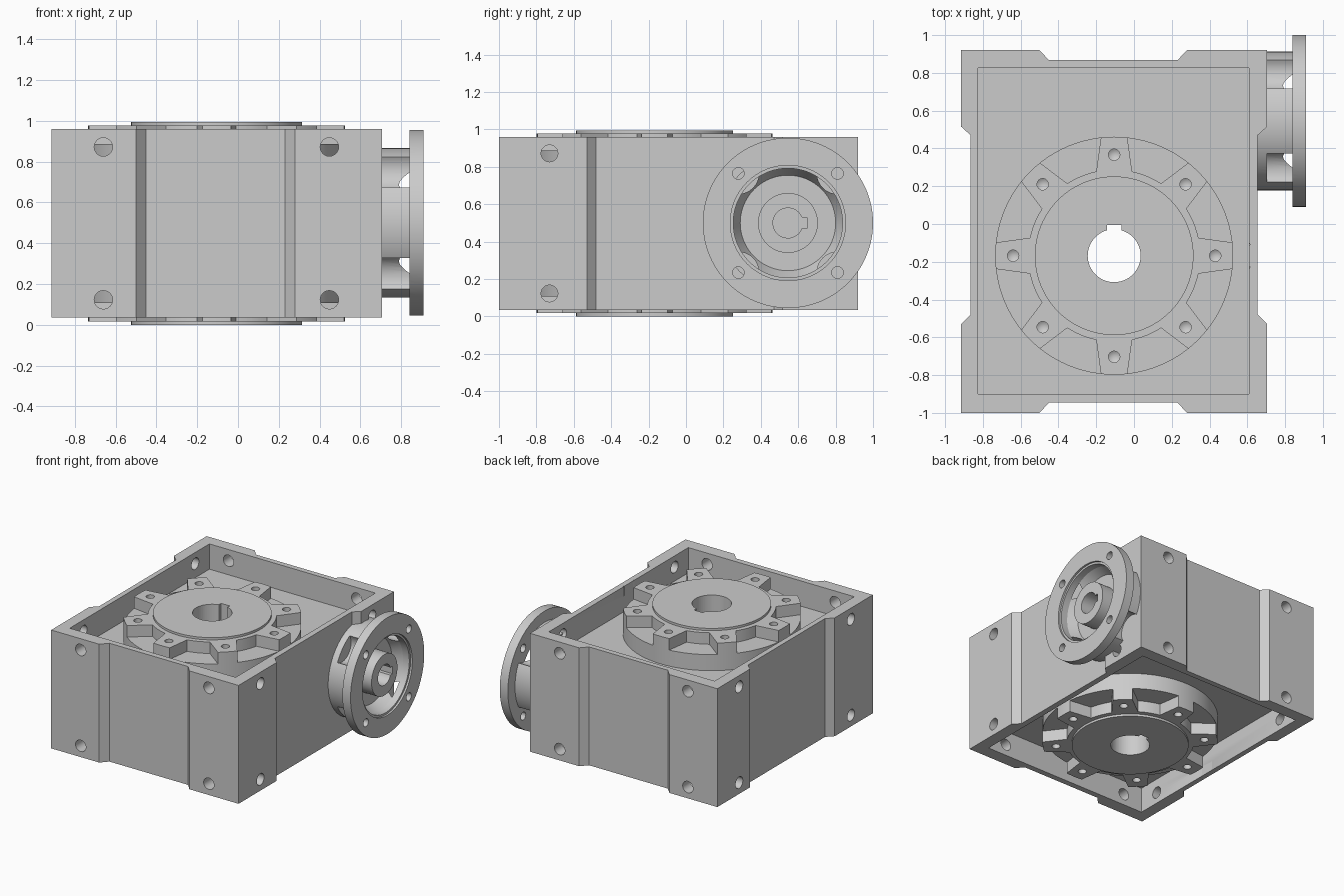
import bpy, bmesh
from math import sin, cos, pi, radians, asin
from mathutils import Matrix, Vector

if "Cube" in bpy.data.objects:
    bpy.data.objects.remove(bpy.data.objects["Cube"])

M = 0.4975                      # mid height
CX, CY = -0.105, -0.168         # output bore axis
FY, FZ = 0.545, 0.5             # input flange axis
ALONG_X = Matrix(((0, 0, 1, 0), (1, 0, 0, 0), (0, 1, 0, 0), (0, 0, 0, 1)))  # local z -> x, x -> y
OUT = Matrix.Translation((CX, CY, M))
INP = Matrix.Translation((0, FY, FZ)) @ ALONG_X


def lathe(bm, prof, mat, seg=64):
    """Closed revolve of (radius, z) points that start and end on the axis."""
    rings = []
    for r, z in prof:
        n = 1 if r == 0 else seg
        rings.append([bm.verts.new(mat @ Vector((r * cos(2 * pi * i / seg), r * sin(2 * pi * i / seg), z)))
                      for i in range(n)])
    for a, b in zip(rings, rings[1:]):
        for i in range(seg):
            j = (i + 1) % seg
            vs = [a[i % len(a)], a[j % len(a)], b[j % len(b)], b[i % len(b)]]
            bm.faces.new(list(dict.fromkeys(vs)))


def prism(bm, pts, z0, z1, mat=Matrix()):
    lo = [bm.verts.new(mat @ Vector((x, y, z0))) for x, y in pts]
    hi = [bm.verts.new(mat @ Vector((x, y, z1))) for x, y in pts]
    bm.faces.new(lo)
    bm.faces.new(hi)
    for i in range(len(pts)):
        j = (i + 1) % len(pts)
        bm.faces.new((lo[i], lo[j], hi[j], hi[i]))


def rod(bm, r, z0, z1, mat, seg=24):
    lathe(bm, [(0, z0), (r, z0), (r, z1), (0, z1)], mat, seg)


def rect(x0, x1, y0, y1):
    return [(x0, y0), (x1, y0), (x1, y1), (x0, y1)]


def keyed(r, half, reach, start):
    """Bore outline with a keyway centred on angle `start`."""
    a = asin(half / r)
    pts = [(r * cos(a + (2 * pi - 2 * a) * i / 48), r * sin(a + (2 * pi - 2 * a) * i / 48)) for i in range(49)]
    pts += [(reach, -half), (reach, half)]
    return [(x * cos(start) - y * sin(start), x * sin(start) + y * cos(start)) for x, y in pts]


def finish(bm, name):
    bmesh.ops.recalc_face_normals(bm, faces=bm.faces)
    me = bpy.data.meshes.new(name)
    bm.to_mesh(me)
    bm.free()
    ob = bpy.data.objects.new(name, me)
    bpy.context.collection.objects.link(ob)
    return ob


def combine(ob, bm, op='DIFFERENCE'):
    tool = finish(bm, "cutter")
    tool.hide_render = True
    mod = ob.modifiers.new("bool", 'BOOLEAN')
    mod.operation, mod.solver, mod.object = op, 'EXACT', tool
    dg = bpy.context.evaluated_depsgraph_get()
    me = bpy.data.meshes.new_from_object(ob.evaluated_get(dg))
    ob.modifiers.clear()
    ob.data = me
    bpy.data.objects.remove(tool)


# housing block with recessed sides between the corner pads
bm = bmesh.new()
outline = [(-.915, -1), (-.5, -1), (-.45, -.945), (.23, -.945), (.28, -1), (.705, -1),
           (.705, -.53), (.655, -.48), (.655, .47), (.705, .515), (.705, .92),
           (.28, .92), (.23, .867), (-.45, .867), (-.5, .92), (-.915, .92),
           (-.915, .515), (-.865, .47), (-.865, -.48), (-.915, -.53)]
prism(bm, outline, M - .4625, M + .4625)
housing = finish(bm, "gearbox_housing")

# top and bottom trays
bm = bmesh.new()
for s in (-1, 1):
    prism(bm, rect(-.825, .61, -.9, .825), M + s * .265, M + s * .6)
combine(housing, bm)

# round output boss with raised centre disc
bm = bmesh.new()
lathe(bm, [(0, -.4975), (.42, -.4975), (.42, -.48), (.63, -.48),
           (.63, .48), (.42, .48), (.42, .4975), (0, .4975)], OUT, 96)
combine(housing, bm, 'UNION')

# recesses between the eight boss arms
bm = bmesh.new()
arc = [(.456 * cos(radians(12 + 21 * i / 6)), .456 * sin(radians(12 + 21 * i / 6))) for i in range(7)]
c = cos(pi / 4)
wedge = [(.72, .057)] + arc + [((.72 + .057) * c, (.72 - .057) * c)]
for s in (-1, 1):
    for k in range(8):
        prism(bm, wedge, s * .39, s * .55, OUT @ Matrix.Rotation(k * pi / 4, 4, 'Z'))
combine(housing, bm)

# drilled holes in the arms, with conical bottoms
bm = bmesh.new()
for s in (-1, 1):
    for k in range(8):
        a = k * pi / 4
        lathe(bm, [(0, s * .36), (.03, s * .38), (.03, s * .55), (0, s * .55)],
              OUT @ Matrix.Translation((.535 * cos(a), .535 * sin(a), 0)), 24)
combine(housing, bm)

# mounting holes through the tray walls
bm = bmesh.new()
for z in (.123, .872):
    for x in (-.66, .448):
        m = Matrix.Translation((x, 0, z)) @ Matrix.Rotation(-pi / 2, 4, 'X')
        rod(bm, .045, -1.1, -.85, m)
        rod(bm, .045, .77, 1.05, m)
    for y in (-.73, .65):
        m = Matrix.Translation((0, y, z)) @ ALONG_X
        rod(bm, .045, -1.05, -.78, m)
        rod(bm, .045, .56, .8, m)
combine(housing, bm)

# keyed output bore
bm = bmesh.new()
prism(bm, keyed(.14, .038, .163, pi / 2), -.7, .7, OUT)
combine(housing, bm)

# input flange: neck, disc, cavity and hub
bm = bmesh.new()
lathe(bm, [(0, .64), (.367, .64), (.367, .84), (.455, .84), (.455, .91), (.308, .91),
           (.308, .895), (.292, .895), (.292, .84), (.255, .77), (.16, .77), (.16, .885), (0, .885)], INP, 96)
flange = finish(bm, "input_flange")

# bolt clearance scoops in the neck, then bolt holes
for r, x0, x1 in ((.11, .705, .84), (.031, .8, 1)):
    bm = bmesh.new()
    for sy in (-1, 1):
        for sz in (-1, 1):
            rod(bm, r, x0, x1, INP @ Matrix.Translation((sy * .265, sz * .265, 0)), 32)
    combine(flange, bm)

# keyed input bore through flange and into housing
for ob in (housing, flange):
    bm = bmesh.new()
    prism(bm, keyed(.08, .03, .102, 0), .3, 1.1, INP)
    combine(ob, bm)

for ob in (housing, flange):
    bpy.ops.object.select_all(action='DESELECT')
    ob.select_set(True)
    bpy.context.view_layer.objects.active = ob
    bpy.ops.object.shade_smooth_by_angle(angle=radians(25))
